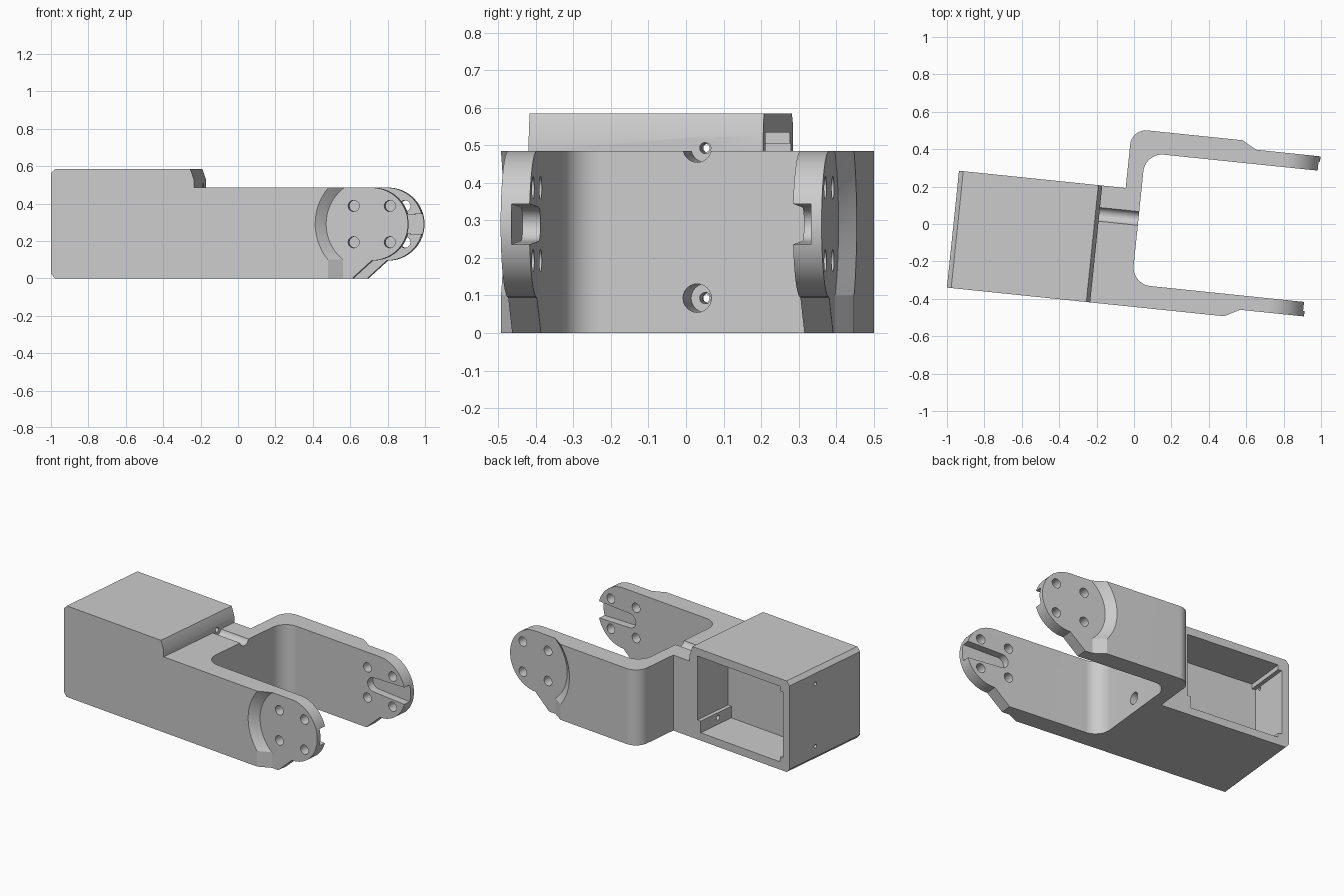
import bpy, bmesh
from math import radians, degrees, asin, cos, sin
from mathutils import Matrix

if "Cube" in bpy.data.objects:
    bpy.data.objects.remove(bpy.data.objects["Cube"], do_unlink=True)

grey = bpy.data.materials.new("plain_grey")
grey.use_nodes = True
grey.diffuse_color = (0.6, 0.6, 0.6, 1)
grey.node_tree.nodes["Principled BSDF"].inputs["Base Color"].default_value = (0.6, 0.6, 0.6, 1)

# Each axis maps a flat profile point and a depth to 3D
AXES = {
    "X": lambda p, h: (h, p[0], p[1]),
    "Y": lambda p, h: (p[0], h, p[1]),
    "Z": lambda p, h: (p[0], p[1], h),
}


def arc(cx, cy, r, start, end, steps=24):
    angles = [radians(start + (end - start) * i / steps) for i in range(steps + 1)]
    return [(cx + r * cos(a), cy + r * sin(a)) for a in angles]


def loft(name, axis, profile_a, depth_a, depth_b, profile_b=None):
    """Solid between two matching profiles."""
    bm = bmesh.new()
    place = AXES[axis]
    a = [bm.verts.new(place(p, depth_a)) for p in profile_a]
    b = [bm.verts.new(place(p, depth_b)) for p in (profile_b or profile_a)]
    bm.faces.new(a)
    bm.faces.new(b)
    for i in range(len(a)):
        j = (i + 1) % len(a)
        bm.faces.new((a[i], a[j], b[j], b[i]))
    bmesh.ops.recalc_face_normals(bm, faces=bm.faces)
    mesh = bpy.data.meshes.new(name)
    bm.to_mesh(mesh)
    bm.free()
    mesh.materials.append(grey)
    obj = bpy.data.objects.new(name, mesh)
    bpy.context.collection.objects.link(obj)
    return obj


def combine(target, tool, operation="DIFFERENCE"):
    tool.hide_render = True
    mod = target.modifiers.new("cut", "BOOLEAN")
    mod.operation = operation
    mod.solver = "EXACT"
    mod.object = tool
    bpy.context.view_layer.objects.active = target
    bpy.ops.object.modifier_apply(modifier=mod.name)
    bpy.data.objects.remove(tool, do_unlink=True)


def drill(target, axis, x, y, r, start, end):
    ring = arc(x, y, r, 0, 345, 23)
    combine(target, loft("drill", axis, ring, start, end))


MID = 0.032                                # centre line between the arms
OUTER, INNER, THIN = 0.473, 0.353, 0.430   # arm offsets from the centre line
PU, PZ, TIP = 0.76, 0.29, 0.195            # pivot centre and tip radius

# Fork outline seen from above
plan = [(-0.96, MID - OUTER), (1.1, MID - OUTER), (1.1, MID - INNER)]
plan += arc(0.121, MID - INNER + 0.1, 0.1, 270, 180)
plan += arc(0.121, MID + INNER - 0.1, 0.1, 180, 90)
plan += [(1.1, MID + INNER), (1.1, MID + OUTER)]
plan += arc(0.021, MID + OUTER - 0.085, 0.085, 90, 180)
plan += [(-0.064, 0.187), (-0.96, 0.187)]
body = loft("fork_bracket", "Z", plan, -0.1, 0.7)

# Side outline: chamfered end, raised box, step and round tips
side = [(-0.96, 0.025), (-0.937, 0), (0.655, 0)]
side += arc(PU, PZ, TIP, -90, 90, 40)
side += [(-0.19, 0.485), (-0.19, 0.525), (-0.211, 0.585), (-0.937, 0.585), (-0.96, 0.56)]
combine(body, loft("side_outline", "Y", side, -0.8, 0.8), "INTERSECT")


# Bevelled recess around each pivot
def recess(r):
    low = 180 + degrees(asin((PZ - 0.1) / r))
    pts = arc(PU, PZ, r, 90, low, 40)
    return pts + [(pts[-1][0], -0.1), (1.2, -0.1), (1.2, pts[0][1])]


for s in (-1, 1):
    combine(body, loft("recess", "Y", recess(0.245), MID + s * THIN,
                       MID + s * 0.49, recess(0.322)))
    # Horn slot on the inner face
    slot = arc(0.71, PZ, 0.045, 90, 270) + [(1.1, PZ - 0.06), (1.1, PZ + 0.06)]
    combine(body, loft("slot", "Y", slot, MID + s * 0.3, MID + s * (INNER + 0.048)))
    # Four screw holes
    for du in (-0.097, 0.097):
        for dz in (-0.097, 0.097):
            drill(body, "Y", PU + du, PZ + dz, 0.03, MID + s * 0.3, MID + s * 0.5)

# Motor pocket with ledge and corner strips
pocket = [(-0.885, 0.05), (-0.275, 0.05), (-0.275, 0.125), (-0.25, 0.125),
          (-0.25, 0.535), (-0.885, 0.535), (-0.885, 0.505), (-0.91, 0.505),
          (-0.91, 0.08), (-0.885, 0.08)]
combine(body, loft("pocket", "Y", pocket, -0.085, 0.3))

# Screw passages and small end holes
for z in (0.093, 0.493):
    drill(body, "X", MID, z, 0.038, -0.19, 0.15)
    drill(body, "X", MID, z, 0.015, -0.3, -0.17)
    drill(body, "X", -0.042, z, 0.011, -1.0, -0.87)

# Slight turn of the whole part
body.data.transform(Matrix.Rotation(radians(-5.9), 4, "Z"))
bpy.ops.object.select_all(action="DESELECT")
body.select_set(True)
bpy.context.view_layer.objects.active = body
bpy.ops.object.shade_smooth_by_angle(angle=radians(25))
